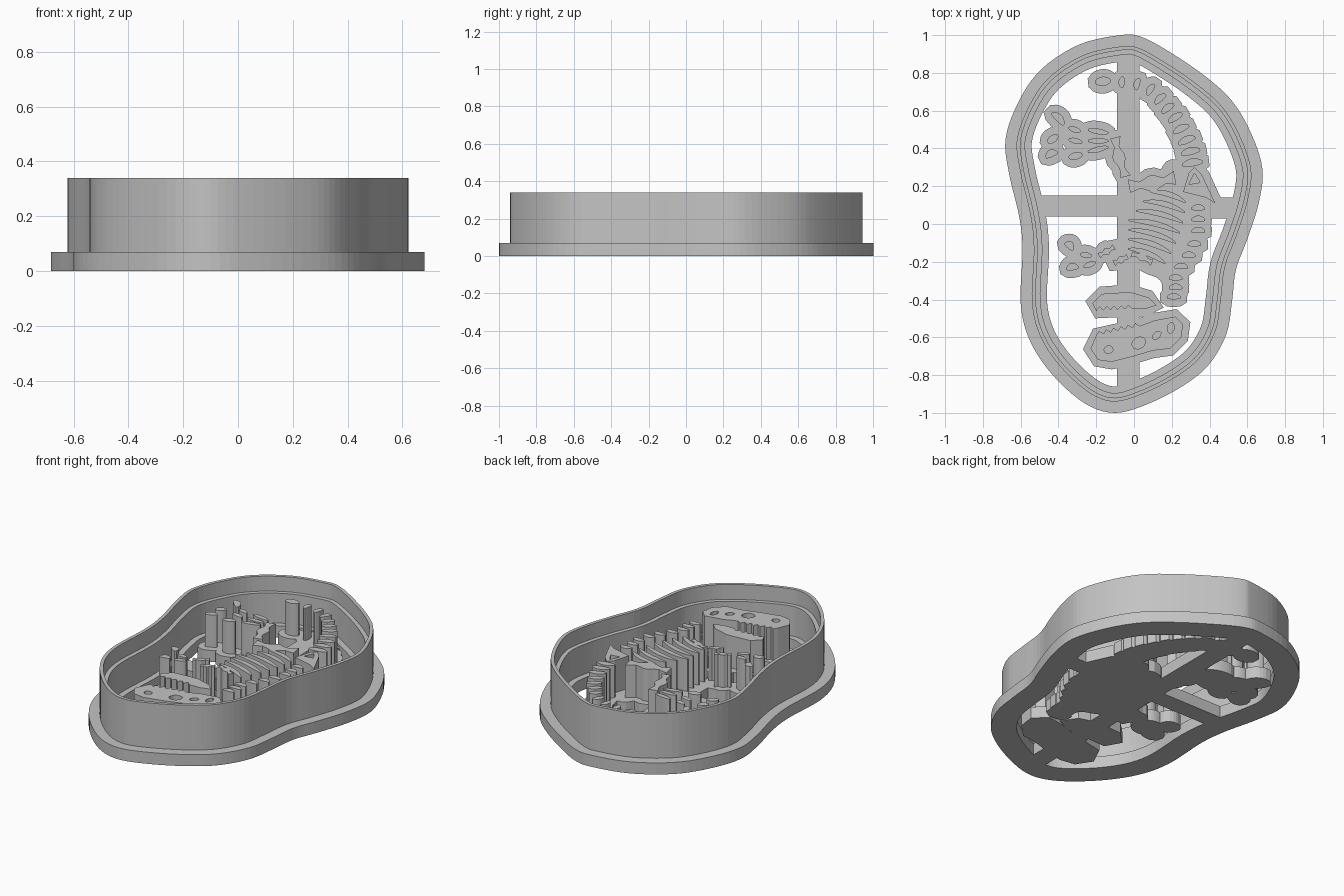
import bpy, bmesh, math
from mathutils import Vector

if "Cube" in bpy.data.objects:
    bpy.data.objects.remove(bpy.data.objects["Cube"])

UNIT = 0.01            # plan coordinates are in hundredths
BASE_TOP, BONE_TOP = 0.07, 0.265
MARGIN = 4             # backing plate around each bone

grey = bpy.data.materials.new("plain_grey")
grey.use_nodes = True
grey.diffuse_color = (0.55, 0.55, 0.55, 1)
grey.node_tree.nodes["Principled BSDF"].inputs["Base Color"].default_value = grey.diffuse_color


def finish(name, bm):
    bmesh.ops.recalc_face_normals(bm, faces=bm.faces[:])
    mesh = bpy.data.meshes.new(name)
    bm.to_mesh(mesh)
    bm.free()
    mesh.materials.append(grey)
    obj = bpy.data.objects.new(name, mesh)
    bpy.context.collection.objects.link(obj)
    return obj


def prisms(name, shapes, bottom, top):
    """Extrude each shape; a shape is an outline followed by its holes."""
    bm = bmesh.new()
    for loops in shapes:
        edges = []
        for loop in loops:
            verts = [bm.verts.new((p.x * UNIT, p.y * UNIT, bottom)) for p in loop]
            edges += [bm.edges.new((v, verts[i - 1])) for i, v in enumerate(verts)]
        fill = bmesh.ops.triangle_fill(bm, edges=edges, use_beauty=True)
        faces = [g for g in fill["geom"] if isinstance(g, bmesh.types.BMFace)]
        new = bmesh.ops.extrude_face_region(bm, geom=faces)["geom"]
        moved = [g for g in new if isinstance(g, bmesh.types.BMVert)]
        bmesh.ops.translate(bm, verts=moved, vec=(0, 0, top - bottom))
    return finish(name, bm)


def vecs(points):
    return [Vector(p) for p in points]


def smooth_loop(points, steps):
    """Closed spline through the points."""
    pts, out = vecs(points), []
    n = len(pts)
    for i in range(n):
        a, b, c, d = (pts[(i + k - 1) % n] for k in range(4))
        for s in range(steps):
            t = s / steps
            out.append(b + (c - a) * t / 2 + (a - b * 2.5 + c * 2 - d / 2) * t ** 2
                       + ((b - c) * 3 + d - a) * t ** 3 / 2)
    return out


def grow(loop, distance):
    """Move a closed outline outward along its normals."""
    n = len(loop)
    area = sum(loop[i - 1].cross(loop[i]) for i in range(n))
    sign = 1 if area > 0 else -1
    out = []
    for i, p in enumerate(loop):
        tangent = (loop[(i + 1) % n] - loop[i - 1]).normalized()
        out.append(p + Vector((tangent.y, -tangent.x)) * distance * sign)
    return out


def leaf(t):
    return math.sin(math.pi * t) ** 0.6


def knobbed(t):
    return 0.7 + 0.3 * math.cos(4 * math.pi * t) if 0.1 < t < 0.9 else 0.8


def stroke(a, b, width, bow=0, profile=leaf, n=10):
    """Outline of a bone from a to b, optionally bowed sideways."""
    a, b = Vector(a), Vector(b)
    side = Vector((a.y - b.y, b.x - a.x)).normalized()
    left, right = [], []
    for i in range(n):
        t = (i + 0.5) / n
        mid = a.lerp(b, t) + side * bow * 4 * t * (1 - t)
        left.append(mid + side * width * profile(t))
        right.append(mid - side * width * profile(t))
    return left + right[::-1]


def zigzag(a, b, teeth, height):
    side = Vector((a.y - b.y, b.x - a.x)).normalized()
    count = teeth * 2
    return [a.lerp(b, i / count) + side * height * (i % 2) for i in range(1, count)]


# Outer frame: flange, cutting wall and inner ledge swept round one outline
outline = smooth_loop([
    (-7, 100), (4, 99), (19, 91), (38, 78), (52, 65), (62, 48), (68, 29), (66, 11),
    (60, -8), (54, -24), (52, -40), (49, -58), (40, -74), (27, -85), (8, -95),
    (-10, -100), (-26, -95), (-43, -80), (-55, -62), (-60, -42), (-59, -13),
    (-61, 5), (-66, 26), (-68, 45), (-61, 65), (-49, 82), (-29, 95)], 5)
section = [(0, 0), (0, 0.07), (6, 0.07), (6, 0.34), (8, 0.34), (8, 0.25),
           (10.5, 0.25), (10.5, 0.07), (14, 0.07), (14, 0)]
bm = bmesh.new()
rings = []
for inset, z in section:
    rings.append([bm.verts.new((p.x * UNIT, p.y * UNIT, z)) for p in grow(outline, -inset)])
for k, ring in enumerate(rings):
    prev = rings[k - 1]
    for i in range(len(ring)):
        bm.faces.new((prev[i - 1], prev[i], ring[i], ring[i - 1]))
finish("cutter_frame", bm)


# Cross bars tying the skeleton to the frame
def box(x0, x1, y0, y1):
    return [vecs([(x0, y0), (x1, y0), (x1, y1), (x0, y1)])]


prisms("cross_bars", [box(-9, 3, -88, 90), box(-52, 0, 4, 15), box(30, 56, 3, 14)], 0, BASE_TOP)

backing = []


def bones(name, outlines, backed=True):
    if backed:
        backing.extend([grow(o, MARGIN)] for o in outlines)
    prisms(name, [[o] for o in outlines], BASE_TOP - 0.01, BONE_TOP)


# Tail: vertebrae set across a curved path
path = vecs([(-13, 75), (-6, 75), (2, 74), (9, 71), (14, 66), (18, 61), (22, 56),
             (25, 50), (28, 44), (30, 38), (31, 32)])
tail = [stroke((-21, 75), (-12, 76), 2.5)]
for i in range(1, len(path)):
    along = (path[min(i + 1, len(path) - 1)] - path[i - 1]).normalized()
    across = Vector((-along.y, along.x)) * (3 + 0.3 * i)
    tail.append(stroke(path[i] - across, path[i] + across, 1.6 + 0.05 * i, 0.6))
bones("tail_vertebrae", tail)

# Hind foot: claws and toe bones
bones("foot_claws", [stroke((-44, 59), (-37, 52), 2, 1), stroke((-46, 43), (-40, 47), 2),
                     stroke((-47, 35), (-40, 38), 2, 1)])
bones("foot_bones", [stroke((-35, 51), (-28, 49), 1.5), stroke((-25, 50), (-13, 48), 1.5),
                     stroke((-35, 45), (-27, 43), 1.5), stroke((-25, 44), (-13, 44), 1.5),
                     stroke((-35, 35), (-27, 37), 2), stroke((-25, 38), (-13, 41), 1.5)])

# Hind leg and hip
bones("shin_bone", [stroke((-10, 47), (-4, 24), 3.5, -1, knobbed)])
bones("thigh_bone", [stroke((-4, 20), (23, 25), 4.5, -1, knobbed)])
hip = vecs([(26, 17), (29, 27), (32, 30), (36, 26), (43, 11), (38, 14)])
backing.append([grow(hip, MARGIN)])
prisms("hip_bone", [[hip, vecs([(29, 21), (32, 27), (35, 22)])]], BASE_TOP - 0.01, BONE_TOP)

# Front limb
bones("hand_claws", [stroke((-37, -10), (-32, -14), 2, 1), stroke((-36, -24), (-29, -23), 2, 1)])
bones("hand_bones", [stroke((-29, -16), (-22, -17), 1.5), stroke((-27, -23), (-20, -20), 1.5)])
bones("arm_bones", [stroke((-19, -17), (-10, -12), 2, 0, knobbed),
                    stroke((-11, -21), (-3, -17), 2, 0, knobbed),
                    stroke((-2, -16), (10, -21), 2.2, 1, knobbed)])

# Ribs and the spine along the back, standing on one body plate
ribs = []
for i in range(7):
    start = (8 - 4 * min(i, 3), 17 - 5 * i)
    end = (28 - 0.3 * i * i, 11 - 5.4 * i)
    ribs.append(stroke(start, end, 1.5, 1.8, leaf, 14))
bones("ribs", ribs, False)
spine = vecs([(34, 7), (34, 1), (34, -5), (32, -12), (29, -18), (25, -24), (22, -30),
              (22, -35), (21, -40)])
bones("spine_vertebrae", [stroke(p - Vector((4, -1)), p + Vector((4, 1)), 1.7, 0.8) for p in spine])
backing.append([smooth_loop([
    (-6, 27), (4, 26), (13, 28), (19, 34), (34, 32), (40, 20), (40, 8), (38, -3),
    (35, -14), (29, -24), (27, -40), (18, -42), (14, -30), (4, -25), (-8, -15), (-8, 5)], 4)])


# Skull: toothed jaw and cranium with openings
def skull_part(name, points, teeth, holes):
    plain = vecs(points)
    backing.append([grow(plain, MARGIN)])
    edge = plain + zigzag(plain[-1], plain[0], teeth, 2)
    prisms(name, [[edge] + holes], BASE_TOP - 0.01, BONE_TOP)


skull_part("jaw", [(-20, -46), (-22, -42), (-17, -37), (-2, -36), (8, -39), (12, -43),
                   (6, -45), (-1, -45)][::-1], 5, [])
skull_part("cranium", [(3, -54), (11, -51), (22, -49), (26, -53), (25, -60), (19, -66),
                       (10, -67), (0, -70), (-12, -73), (-19, -72), (-23, -66), (-20, -59)],
           6, [stroke((-16, -67), (-11, -66), 2), stroke((-1, -65), (6, -61), 3),
               stroke((10, -61), (14, -57), 1.7), stroke((19, -58), (20, -52), 1.8)])

prisms("skeleton_backing", backing, 0, BASE_TOP)
